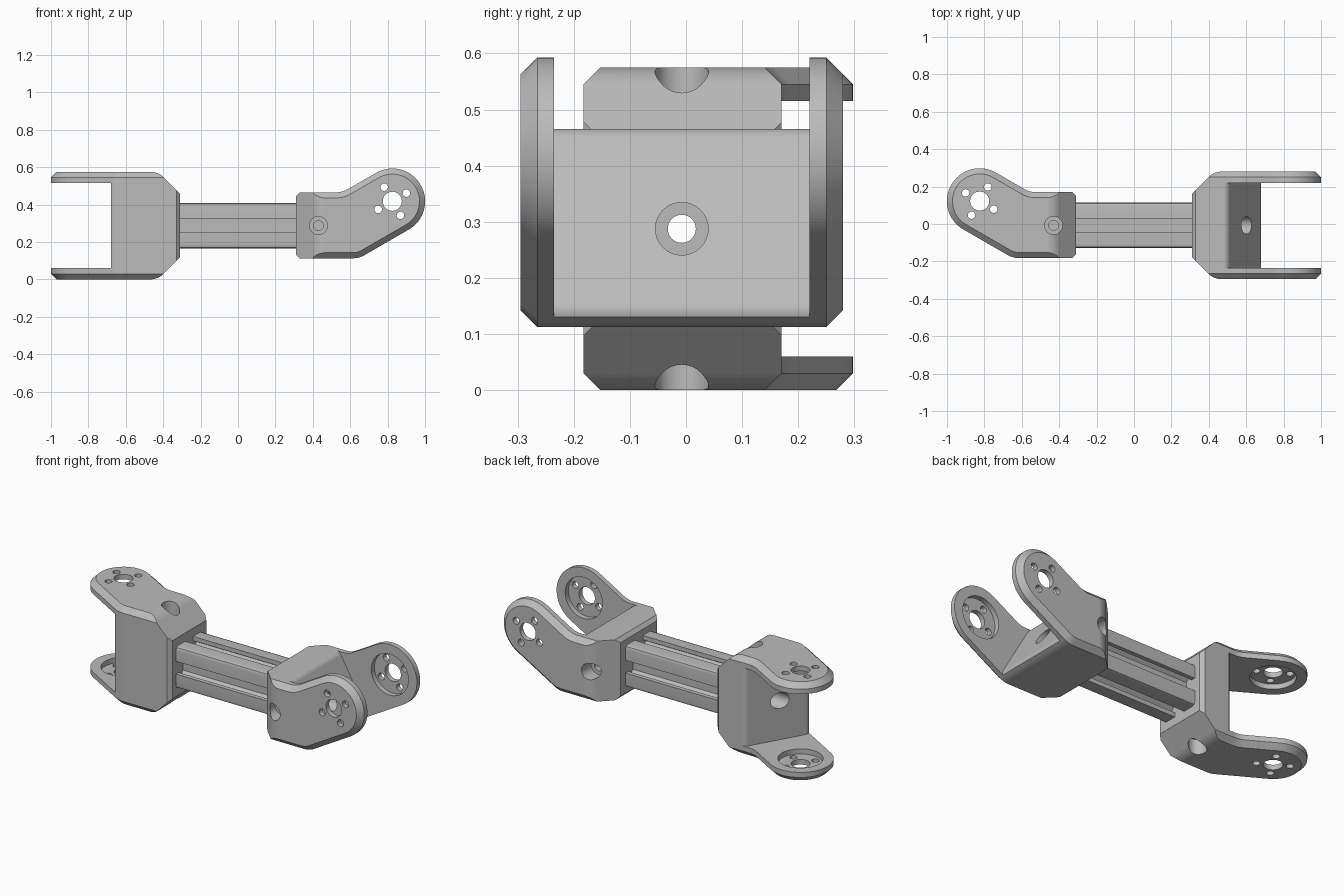
import bpy, bmesh
from math import pi, cos, sin, tan, atan2, radians
from mathutils import Vector, Matrix

cube = bpy.data.objects.get("Cube")
if cube:
    bpy.data.objects.remove(cube, do_unlink=True)

grey = bpy.data.materials.new("machined grey")
grey.use_nodes = True
grey.diffuse_color = (0.5, 0.5, 0.5, 1)
grey.node_tree.nodes["Principled BSDF"].inputs["Base Color"].default_value = (0.5, 0.5, 0.5, 1)

CENTRE = Vector((0, -0.0075, 0.2875))   # middle of the bar
HALF, INNER, RIM = 0.2875, 0.228, 0.03  # fork half width, gap half width, edge chamfer


def fillet(corners, steps=8):
    """Round each (a, b, radius) corner of a closed outline."""
    out = []
    for i, (a, b, r) in enumerate(corners):
        p = Vector((a, b))
        if r == 0:
            out.append(p)
            continue
        e1 = (Vector(corners[i - 1][:2]) - p).normalized()
        e2 = (Vector(corners[(i + 1) % len(corners)][:2]) - p).normalized()
        half = e1.angle(e2) / 2
        mid = p + (e1 + e2).normalized() * r / sin(half)
        s, e = p + e1 * r / tan(half) - mid, p + e2 * r / tan(half) - mid
        start = atan2(s.y, s.x)
        sweep = (atan2(e.y, e.x) - start + pi) % (2 * pi) - pi
        n = steps * 2 if r > 0.15 else steps
        for k in range(n + 1):
            t = start + sweep * k / n
            out.append(mid + Vector((cos(t), sin(t))) * r)
    return out


def inset(ring, d):
    """Move a counter-clockwise outline inward by d."""
    out = []
    for i, p in enumerate(ring):
        a = (p - ring[i - 1]).normalized()
        b = (ring[(i + 1) % len(ring)] - p).normalized()
        na, nb = Vector((-a.y, a.x)), Vector((-b.y, b.x))
        out.append(p + (na + nb) * d / (1 + na.dot(nb)))
    return out


def new_object(name, bm):
    bmesh.ops.recalc_face_normals(bm, faces=bm.faces)
    mesh = bpy.data.meshes.new(name)
    bm.to_mesh(mesh)
    bm.free()
    mesh.materials.append(grey)
    ob = bpy.data.objects.new(name, mesh)
    bpy.context.collection.objects.link(ob)
    return ob


def loft(name, layers, place):
    """Skin a stack of (outline, depth) layers; place maps (a, b, depth) to 3D."""
    bm = bmesh.new()
    rings = [[bm.verts.new(place(p.x, p.y, d)) for p in ring] for ring, d in layers]
    for low, high in zip(rings, rings[1:]):
        for i in range(len(low)):
            bm.faces.new((low[i - 1], low[i], high[i], high[i - 1]))
    bm.faces.new(rings[0])
    bm.faces.new(rings[-1])
    return new_object(name, bm)


def rod(name, axis, start, end, radius, a=0.0, b=0.0):
    """Cylinder along X or Y; a, b are its other two coordinates."""
    bm = bmesh.new()
    mid = (start + end) / 2
    if axis == "X":
        m = Matrix.Translation((mid, a, b)) @ Matrix.Rotation(pi / 2, 4, "Y")
    else:
        m = Matrix.Translation((a, mid, b)) @ Matrix.Rotation(pi / 2, 4, "X")
    bmesh.ops.create_cone(bm, cap_ends=True, segments=32, radius1=radius, radius2=radius,
                          depth=abs(end - start), matrix=m)
    return new_object(name, bm)


def carve(ob, cutters):
    """Apply (operation, cutter) booleans, then drop the cutters."""
    for op, cutter in cutters:
        cutter.hide_render = True
        mod = ob.modifiers.new("cut", "BOOLEAN")
        mod.operation, mod.object, mod.solver = op, cutter, "EXACT"
    bpy.context.view_layer.update()
    graph = bpy.context.evaluated_depsgraph_get()
    mesh = bpy.data.meshes.new_from_object(ob.evaluated_get(graph))
    ob.modifiers.clear()
    ob.data = mesh
    mesh.materials.clear()
    mesh.materials.append(grey)
    for poly in mesh.polygons:
        poly.material_index = 0
    for _, cutter in cutters:
        bpy.data.objects.remove(cutter, do_unlink=True)


def finish(ob):
    bpy.ops.object.select_all(action="DESELECT")
    ob.select_set(True)
    bpy.context.view_layer.objects.active = ob
    bpy.ops.object.shade_smooth_by_angle(angle=radians(30))
    mod = ob.modifiers.new("clean shading", "WEIGHTED_NORMAL")
    mod.keep_sharp = True


# Fork bracket: X runs along the arm, Y across the fork, Z up its side profile
hub = Vector((0.825, 0.13))
R = 0.175
along = Vector((cos(pi / 6), sin(pi / 6)))
across = Vector((-along.y, along.x))
tip_low, tip_high = hub + (along - across) * R, hub + (along + across) * R
side = fillet([
    (0.31, -0.155, 0), (0.33, -0.175, 0), (0.647, -0.175, 0.12),
    (*tip_low, R - 0.001), (*tip_high, R - 0.001),
    (0.558, 0.178, 0.12), (0.33, 0.178, 0), (0.31, 0.158, 0)])
rim = inset(side, RIM)
fork = loft("fork_bracket_left",
            [(rim, -HALF), (side, RIM - HALF), (side, HALF - RIM), (rim, HALF)],
            lambda a, b, d: (a, d, b))

# Tapered plan outline of the fork
W = HALF + 0.0003
plan = fillet([(0.2, -0.06, 0), (0.4275, -W, 0.1), (1.2, -W, 0),
               (1.2, W, 0), (0.4275, W, 0.1), (0.2, 0.06, 0)])
taper = loft("taper_helper", [(plan, -0.5), (plan, 0.5)], lambda a, b, d: (a, b, d))

# Gap between the plates, with its sloping rounded floor
floor = fillet([(0.3, 0.179, 0), (0.499, 0.179, 0.04), (0.702, -0.176, 0.03),
                (0.62, -0.176, 0), (0.62, -0.4, 0), (1.3, -0.4, 0),
                (1.3, 0.5, 0), (0.3, 0.5, 0)])
gap = loft("gap_helper", [(floor, -INNER), (floor, INNER)], lambda a, b, d: (a, d, b))

cutters = [("INTERSECT", taper), ("DIFFERENCE", gap)]
holes = [
    rod("recess_helper", "Y", -0.258, 0.258, 0.12, *hub),
    rod("hub_helper", "Y", -0.4, 0.4, 0.051, *hub),
    rod("bore_helper", "X", 0.2, 0.9, 0.025),
    rod("counterbore_helper", "X", 0.52, 0.9, 0.047),
]
for k in range(4):
    t = pi / 6 + k * pi / 2
    holes.append(rod("screw_helper", "Y", -0.4, 0.4, 0.02,
                     hub.x + 0.087 * cos(t), hub.y + 0.087 * sin(t)))
for s in (-1, 1):
    holes.append(rod("bolt_head_helper", "Y", s * 0.2, s * 0.4, 0.048, 0.43))
    holes.append(rod("bolt_shank_helper", "Y", s * 0.12, s * 0.4, 0.026, 0.43))
carve(fork, cutters + [("DIFFERENCE", h) for h in holes])
fork.matrix_world = Matrix.Translation(CENTRE)
finish(fork)

# Opposite fork, turned so that its plates lie flat
twin = fork.copy()
twin.name = "fork_bracket_right"
bpy.context.collection.objects.link(twin)
turn = Matrix(((-1, 0, 0), (0, 0, 1), (0, 1, 0))).to_4x4()
twin.matrix_world = Matrix.Translation(CENTRE) @ turn

# Slotted bar: one quarter of the section turned four times
S = 0.122
quarter = [(S, 0.037), (S, S - 0.02), (S - 0.006, S - 0.006), (S - 0.02, S), (0.037, S),
           (0.037, S - 0.025), (0.065, S - 0.025), (0.065, 0.08), (0.04, 0.055),
           (-0.04, 0.055), (-0.065, 0.08), (-0.065, S - 0.025), (-0.037, S - 0.025)]
section = []
for k in range(4):
    turn2 = Matrix.Rotation(k * pi / 2, 2)
    section += [turn2 @ Vector(p) for p in quarter]
bar = loft("slotted_bar", [(section, -0.325), (section, 0.325)], lambda a, b, d: (d, a, b))
carve(bar, [("DIFFERENCE", rod("bar_bore_helper", "X", -0.5, 0.5, 0.025))])
bar.matrix_world = Matrix.Translation(CENTRE)
finish(bar)
